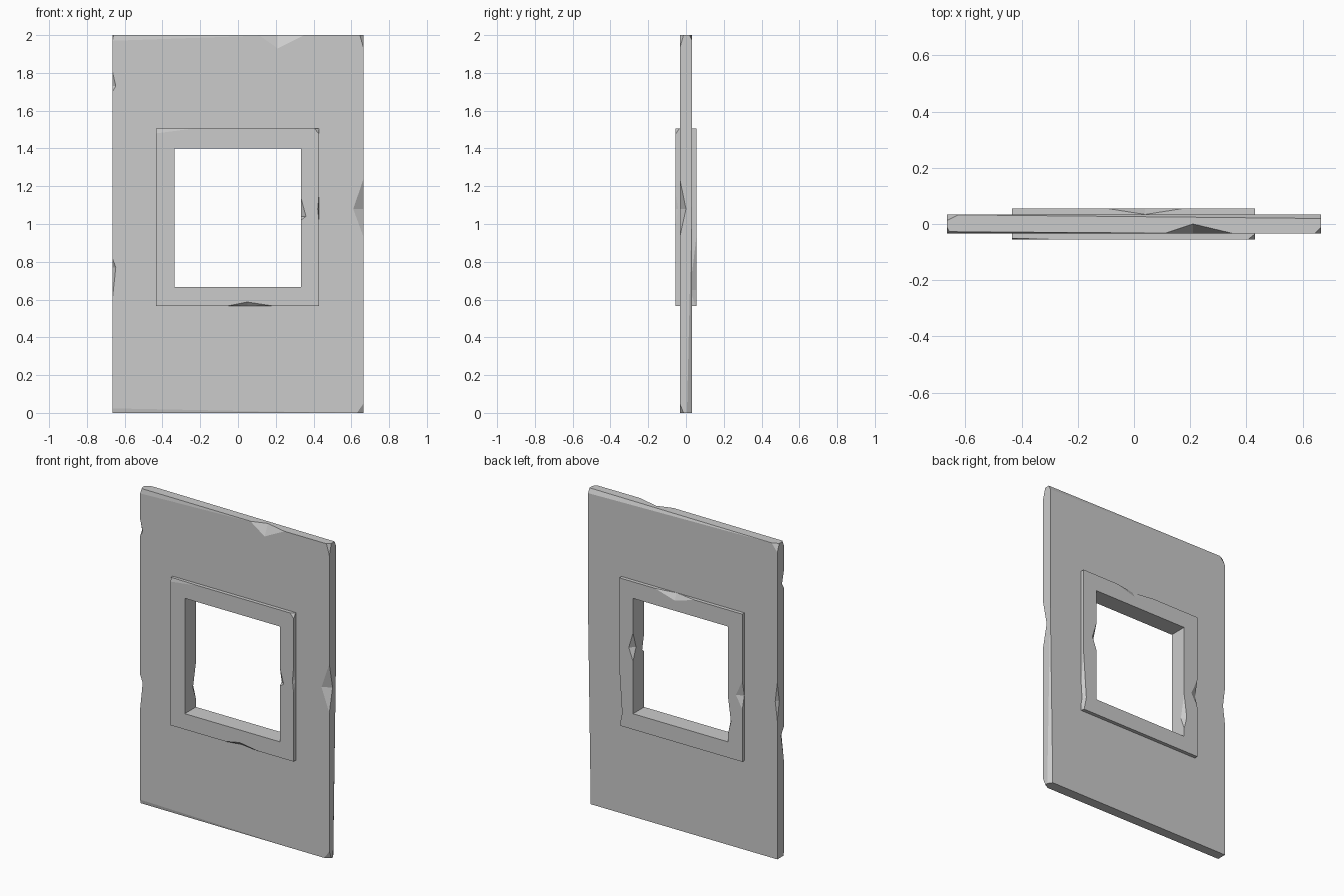
import bpy, bmesh
from mathutils import Vector

if "Cube" in bpy.data.objects:
    bpy.data.objects.remove(bpy.data.objects["Cube"])


def ring(name, outer, inner, h):
    """Rectangular slab with a rectangular opening; bounds are (x0, x1, z0, z1)."""
    bm = bmesh.new()

    def loop(r, y):
        x0, x1, z0, z1 = r
        return [bm.verts.new((x, y, z)) for x, z in
                ((x0, z0), (x1, z0), (x1, z1), (x0, z1))]
    of, nf, ob, nb = loop(outer, -h), loop(inner, -h), loop(outer, h), loop(inner, h)
    for i in range(4):
        j = (i + 1) % 4
        for p, q in ((of, nf), (nf, nb), (nb, ob), (ob, of)):
            bm.faces.new((p[i], p[j], q[j], q[i]))
    bmesh.ops.recalc_face_normals(bm, faces=bm.faces)
    return to_object(bm, name)


def to_object(bm, name):
    me = bpy.data.meshes.new(name)
    bm.to_mesh(me)
    bm.free()
    ob = bpy.data.objects.new(name, me)
    bpy.context.collection.objects.link(ob)
    return ob


def chip(ob, axis, edge, a, b, c, d, corner=False):
    """Knock a wedge from an edge parallel to axis, from a to b, deepest at c."""
    o1, o2 = [i for i in range(3) if i != axis]

    def pt(t, u=0, v=0):
        p = Vector((0, 0, 0))
        p[axis], p[o1], p[o2] = t, edge[0] + u, edge[1] + v
        return p
    A, B, P, Q = pt(a), pt(b), pt(c, d[0]), pt(c, 0, d[1])
    if corner:
        out = B + (B - (A + P + Q) / 3)
    else:
        out = pt((a + b) / 2, -d[0], -d[1])
    bm = bmesh.new()
    for p in (A, B, P, Q, out):
        bm.verts.new(p)
    bmesh.ops.convex_hull(bm, input=bm.verts)
    bmesh.ops.recalc_face_normals(bm, faces=bm.faces)
    cutter = to_object(bm, "chip_cutter")
    cutter.hide_render = True
    mod = ob.modifiers.new("chip", 'BOOLEAN')
    mod.operation, mod.solver, mod.object = 'DIFFERENCE', 'EXACT', cutter
    bpy.context.view_layer.objects.active = ob
    bpy.ops.object.modifier_apply(modifier=mod.name)
    bpy.data.objects.remove(cutter)


# Wall panel
X, H = 0.665, 0.033
panel = ring("wall_panel", (-X, X, 0, 2), (-0.40, 0.40, 0.60, 1.47), H)
for args in (
    (0, (-H, 2), 0.11, 0.35, 0.21, (0.033, -0.07)),      # top front notch
    (0, (-H, 2), 0.2, -0.72, -0.72, (0.006, -0.032)),    # worn top front
    (0, (H, 2), -0.67, 0.72, 0.72, (-0.014, -0.03)),     # worn top back
    (0, (-H, 0), 0.55, -0.72, -0.72, (0.005, 0.025)),    # worn bottom front
    (2, (X, -H), 0.93, 1.24, 1.08, (-0.055, 0.033)),     # right side notch
    (2, (-X, -H), 0.60, 0.82, 0.77, (0.018, 0.03)),      # left side notches
    (2, (-X, -H), 1.70, 1.81, 1.73, (0.018, 0.02)),
    (2, (-X, H), 0.88, 1.12, 1.0, (0.015, -0.02)),
    (2, (X, H), 1.2, -0.1, -0.1, (-0.02, -0.03)),        # worn right back
):
    chip(panel, *args)
# Broken panel corners
for x, y, z, dx, dy, dz in ((X, -H, 2, -0.02, 0.02, -0.07), (X, -H, 0, -0.035, 0.02, 0.05),
                            (-X, -H, 2, 0.01, 0.02, -0.03), (-X, H, 2, 0.04, -0.02, -0.05)):
    chip(panel, 2, (x, y), z + dz, z, z, (dx, dy), True)

# Window frame
L, R, B, T, F = -0.435, 0.43, 0.567, 1.505, 0.056
frame = ring("window_frame", (L, R, B, T), (-0.335, 0.333, 0.667, 1.40), F)
for args in (
    (0, (-F, B), -0.05, 0.18, 0.05, (0.02, 0.02)),       # bottom front
    (0, (-F, T), -0.24, -0.47, -0.47, (0.006, -0.03)),   # worn top left
    (0, (F, T), -0.10, 0.18, 0.04, (-0.022, -0.04)),     # top back
    (2, (R, -F), 1.0, 1.17, 1.08, (-0.008, 0.015)),      # right front
    (2, (R, F), 0.94, 0.55, 0.65, (-0.02, -0.035)),      # right back
    (2, (L, F), 0.9, 1.08, 0.98, (0.045, -0.02)),        # left back
    (2, (0.333, F), 1.0, 1.18, 1.08, (0.03, -0.03)),     # opening right back
    (2, (0.333, -F), 1.02, 1.14, 1.04, (0.027, 0.02)),   # opening right front
    (2, (-0.335, F), 0.72, 0.95, 0.80, (-0.02, -0.03)),  # opening left back
):
    chip(frame, *args)
chip(frame, 2, (R, -F), T - 0.03, T, T, (-0.025, 0.02), True)
